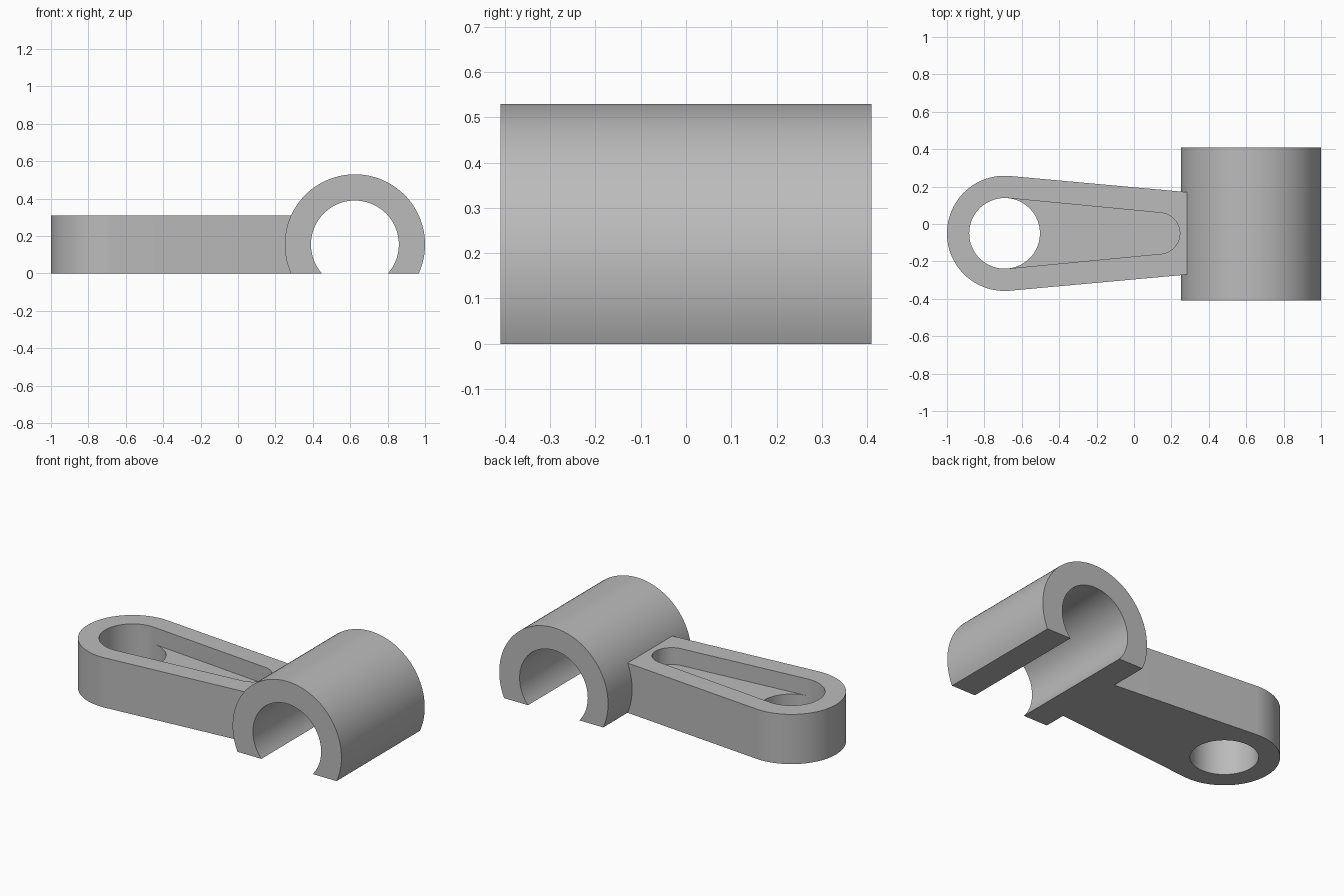
import bpy, bmesh, math
from mathutils import Vector

if "Cube" in bpy.data.objects:
    bpy.data.objects.remove(bpy.data.objects["Cube"])

grey = bpy.data.materials.new("plain grey")
grey.use_nodes = True
colour = (0.5, 0.5, 0.5, 1)
grey.diffuse_color = colour
grey.node_tree.nodes["Principled BSDF"].inputs["Base Color"].default_value = colour

# Main dimensions
AXIS_X, AXIS_Z, CLIP_R, BORE_R, CLIP_HALF = 0.625, 0.155, 0.375, 0.235, 0.41
EYE_X, ARM_Y, EYE_R, HOLE_R = -0.692, -0.05, 0.308, 0.189
TIP_X, TIP_R = 0.135, 0.11
ARM_TOP, FLOOR = 0.31, 0.205


def arc(cx, cy, r, start, end, steps):
    return [(cx + r * math.cos(start + (end - start) * i / steps),
             cy + r * math.sin(start + (end - start) * i / steps))
            for i in range(steps + 1)]


def make_object(name, bm):
    bmesh.ops.remove_doubles(bm, verts=bm.verts, dist=1e-5)
    bmesh.ops.recalc_face_normals(bm, faces=bm.faces)
    mesh = bpy.data.meshes.new(name)
    bm.to_mesh(mesh)
    bm.free()
    mesh.materials.append(grey)
    obj = bpy.data.objects.new(name, mesh)
    bpy.context.collection.objects.link(obj)
    return obj


def activate(obj):
    bpy.ops.object.select_all(action='DESELECT')
    obj.select_set(True)
    bpy.context.view_layer.objects.active = obj


def extruded(name, outline, half):
    """Extrude an x-z outline along y."""
    bm = bmesh.new()
    face = bm.faces.new([bm.verts.new((x, -half, z)) for x, z in outline])
    ext = bmesh.ops.extrude_face_region(bm, geom=[face])
    verts = [v for v in ext["geom"] if isinstance(v, bmesh.types.BMVert)]
    bmesh.ops.translate(bm, verts=verts, vec=(0, 2 * half, 0))
    return make_object(name, bm)


# Open tubular clip, cut flat at the base
low_out = -math.asin(AXIS_Z / CLIP_R)
low_in = -math.asin(AXIS_Z / BORE_R)
clip = extruded("tube_clip",
                arc(AXIS_X, AXIS_Z, CLIP_R, low_out, math.pi - low_out, 72)
                + arc(AXIS_X, AXIS_Z, BORE_R, math.pi - low_in, low_in, 64), CLIP_HALF)

# Tapered arm with a round eye and a pocket that runs out of it
bm = bmesh.new()


def ring(points, z):
    return [bm.verts.new((x, y, z)) for x, y in points]


def wall(points, low, high, closed=True):
    a, b = ring(points, low), ring(points, high)
    for i in range(len(points) if closed else len(points) - 1):
        j = (i + 1) % len(points)
        bm.faces.new((a[i], a[j], b[j], b[i]))


def cap(loops, z):
    edges = []
    for points in loops:
        verts = ring(points, z)
        edges += [bm.edges.new((verts[i - 1], verts[i])) for i in range(len(verts))]
    bmesh.ops.triangle_fill(bm, edges=edges, use_beauty=True, normal=Vector((0, 0, 1)))


tilt = math.acos((HOLE_R - TIP_R) / (TIP_X - EYE_X))
back = arc(EYE_X, ARM_Y, HOLE_R, tilt, 2 * math.pi - tilt, 40)
front = arc(EYE_X, ARM_Y, HOLE_R, -tilt, tilt, 36)
tip = arc(TIP_X, ARM_Y, TIP_R, -tilt, tilt, 32)
hole = back + front[1:-1]
pocket = back + tip

lean = math.radians(84.8)
end_x = AXIS_X - BORE_R
eye = arc(EYE_X, ARM_Y, EYE_R, lean, 2 * math.pi - lean, 48)
end_half = eye[0][1] - ARM_Y - (end_x - eye[0][0]) / math.tan(lean)
outline = eye + [(end_x, ARM_Y - end_half), (end_x, ARM_Y + end_half)]

wall(outline, 0, ARM_TOP)
wall(back, 0, FLOOR, False)
wall(front, 0, FLOOR, False)
wall(pocket, FLOOR, ARM_TOP)
cap([outline, hole], 0)
cap([outline, pocket], ARM_TOP)
cap([front + tip[::-1]], FLOOR)
arm = make_object("tapered_arm", bm)

# Trim the arm to the outside of the clip
cutter = extruded("arm_trimmer",
                  arc(AXIS_X, AXIS_Z, CLIP_R - 0.002, 0, 2 * math.pi, 96)[:-1], CLIP_HALF)
trim = arm.modifiers.new("trim", 'BOOLEAN')
trim.operation, trim.solver, trim.object = 'DIFFERENCE', 'EXACT', cutter
activate(arm)
bpy.ops.object.modifier_apply(modifier=trim.name)
bpy.data.objects.remove(cutter)

for obj in (clip, arm):
    activate(obj)
    bpy.ops.object.shade_smooth_by_angle(angle=math.radians(30))
